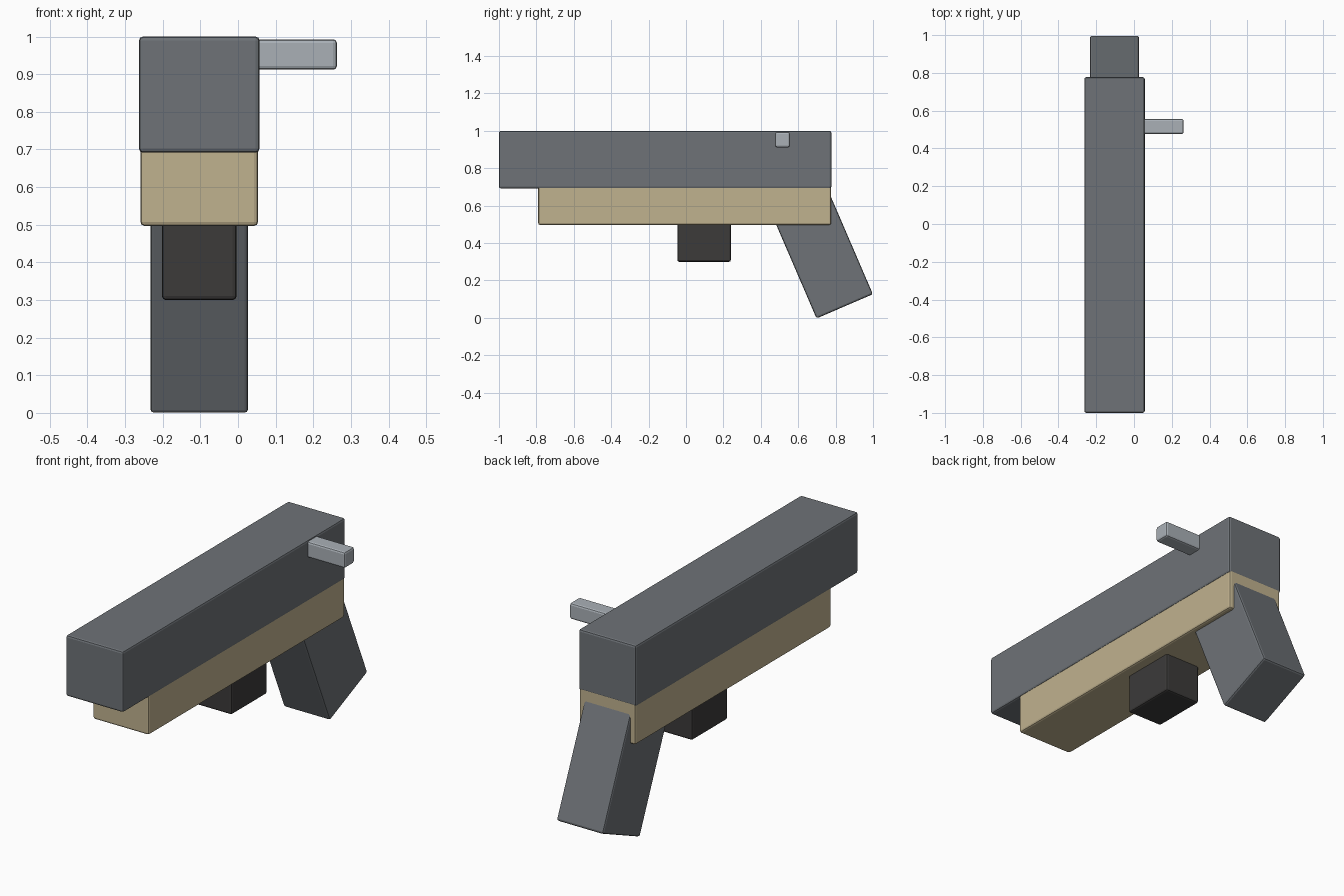
import bpy, math
from mathutils import Vector

if "Cube" in bpy.data.objects:
    bpy.data.objects.remove(bpy.data.objects["Cube"])


def material(name, rgb):
    m = bpy.data.materials.new(name)
    m.diffuse_color = (*rgb, 1.0)
    m.use_nodes = True
    m.node_tree.nodes["Principled BSDF"].inputs["Base Color"].default_value = m.diffuse_color
    return m


slate = material("slate grey", (0.156, 0.170, 0.185))
tan = material("tan", (0.53, 0.445, 0.275))
charcoal = material("charcoal", (0.045, 0.043, 0.042))
steel = material("light steel", (0.40, 0.435, 0.47))


def block(name, lo, hi, mat, bevel=0.01, tilt=0.0, pivot=(0, 0, 0)):
    """Rounded box between two corners, tilted about x and moved to pivot."""
    lo, hi = Vector(lo), Vector(hi)
    bpy.ops.mesh.primitive_cube_add(size=1)
    ob = bpy.context.object
    ob.name = name
    centre, size = (lo + hi) / 2, hi - lo
    for v in ob.data.vertices:
        v.co = Vector(a * b for a, b in zip(v.co, size)) + centre
    ob.location = pivot
    ob.rotation_euler.x = tilt
    ob.data.materials.append(mat)
    mod = ob.modifiers.new("rounded edges", 'BEVEL')
    mod.width = bevel
    mod.segments = 2
    bpy.ops.object.shade_flat()
    return ob


# Upper body and the lower frame beneath it
block("upper_body", (-0.263, -1.0, 0.692), (0.057, 0.777, 1.0), slate)
block("lower_frame", (-0.259, -0.79, 0.497), (0.053, 0.776, 0.72), tan)

# Short block under the frame
block("under_block", (-0.202, -0.046, 0.3), (-0.004, 0.24, 0.55), charcoal)

# Side lever
block("side_lever", (0.0, 0.476, 0.912), (0.263, 0.556, 0.993), steel)

# Grip, slanted backwards from the frame
block("grip", (-0.233, 0, 0), (0.027, 0.328, 0.64), slate,
      tilt=math.radians(23.3), pivot=(0, 0.698, -0.003))
